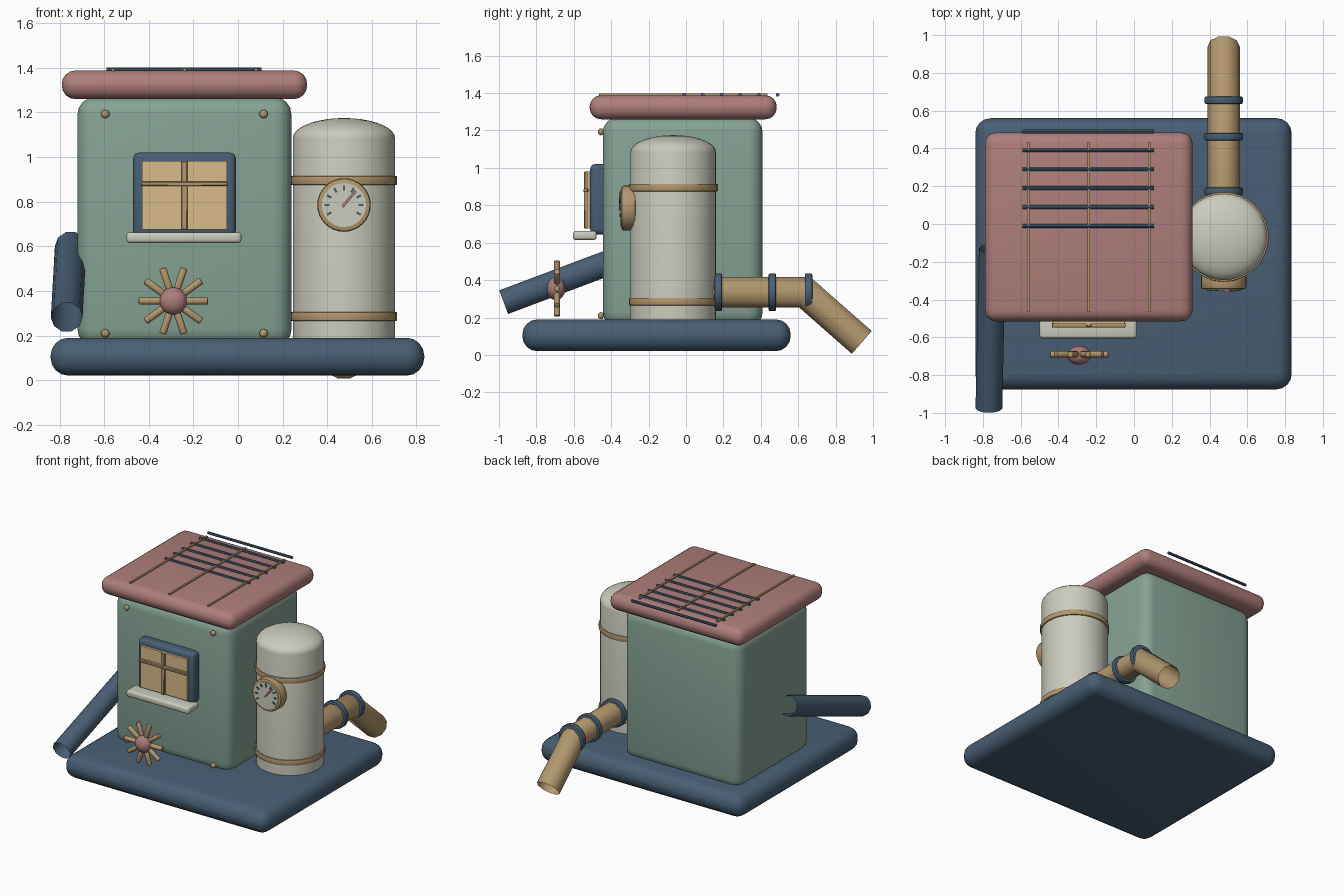
import bpy, bmesh, math
from mathutils import Vector

if "Cube" in bpy.data.objects:
    bpy.data.objects.remove(bpy.data.objects["Cube"])


def material(name, rgb):
    lin = [((c / 255 + 0.055) / 1.055) ** 2.4 for c in rgb]
    m = bpy.data.materials.new(name)
    m.diffuse_color = (*lin, 1)
    m.use_nodes = True
    m.node_tree.nodes["Principled BSDF"].inputs["Base Color"].default_value = m.diffuse_color
    return m


BLUE = material("slate_blue", (72, 95, 116))
GREEN = material("sage_green", (134, 163, 149))
RED = material("dusty_red", (174, 126, 123))
CREAM = material("cream", (203, 204, 189))
BRASS = material("brass", (178, 151, 109))
PANE = material("warm_pane", (216, 188, 138))


def make(name, bm, mat, smooth=True):
    bmesh.ops.recalc_face_normals(bm, faces=bm.faces)
    me = bpy.data.meshes.new(name)
    bm.to_mesh(me)
    bm.free()
    me.materials.append(mat)
    ob = bpy.data.objects.new(name, me)
    bpy.context.collection.objects.link(ob)
    if smooth:
        bpy.context.view_layer.objects.active = ob
        bpy.ops.object.select_all(action='DESELECT')
        ob.select_set(True)
        bpy.ops.object.shade_smooth_by_angle(angle=math.radians(40))
    return ob


def box(name, x, y, z, mat, bevel=0.0, seg=4):
    """Box from (min, max) ranges with rounded edges."""
    bm = bmesh.new()
    bmesh.ops.create_cube(bm, size=1)
    for v in bm.verts:
        for i, (lo, hi) in enumerate((x, y, z)):
            v.co[i] = hi if v.co[i] > 0 else lo
    if bevel:
        bmesh.ops.bevel(bm, geom=bm.edges[:], offset=bevel, segments=seg,
                        profile=0.5, affect='EDGES', clamp_overlap=True)
    return make(name, bm, mat)


def rod(name, a, b, r, mat, sides=24, caps=True, bevel=0.0):
    """Cylinder between two points."""
    a, b = Vector(a), Vector(b)
    bm = bmesh.new()
    bmesh.ops.create_cone(bm, cap_ends=caps, segments=sides, radius1=r,
                          radius2=r, depth=(b - a).length)
    if bevel:
        rims = [e for e in bm.edges if abs(e.verts[0].co.z - e.verts[1].co.z) < 1e-5]
        bmesh.ops.bevel(bm, geom=rims, offset=bevel, segments=2, profile=0.5,
                        affect='EDGES')
    rot = Vector((0, 0, 1)).rotation_difference(b - a).to_matrix()
    for v in bm.verts:
        v.co = rot @ v.co + (a + b) / 2
    return make(name, bm, mat)


def ball(name, loc, radii, mat, u=24, v=12):
    bm = bmesh.new()
    bmesh.ops.create_uvsphere(bm, u_segments=u, v_segments=v, radius=1)
    for p in bm.verts:
        p.co = Vector([p.co[i] * radii[i] + loc[i] for i in range(3)])
    return make(name, bm, mat)


def tube(name, points, r, mat, sides=10):
    """Open pipe swept along points in a plane of constant-ish x, mitred at bends."""
    pts = [Vector(p) for p in points]
    bm = bmesh.new()
    rings = []
    for i, p in enumerate(pts):
        d0 = (p - pts[max(i - 1, 0)]).normalized()
        d1 = (pts[min(i + 1, len(pts) - 1)] - p).normalized()
        t = (d0 + d1).normalized()
        side = Vector((1, 0, 0))
        up = side.cross(t).normalized()
        grow = 1 / max(t.dot(d1 if d1.length else d0), 0.3)
        ring = []
        for k in range(sides):
            a = 2 * math.pi * (k + 0.5) / sides + math.pi / 2
            ring.append(bm.verts.new(p + r * (side * math.cos(a) + up * grow * math.sin(a))))
        rings.append(ring)
    for r0, r1 in zip(rings, rings[1:]):
        for k in range(sides):
            j = (k + 1) % sides
            bm.faces.new((r0[k], r0[j], r1[j], r1[k]))
    return make(name, bm, mat)


# Base slab, house body, roof
box("base_slab", (-0.84, 0.835), (-0.875, 0.56), (0.02, 0.19), BLUE, 0.08)
box("house_body", (-0.72, 0.24), (-0.445, 0.41), (0.15, 1.27), GREEN, 0.08)
box("roof_slab", (-0.79, 0.31), (-0.515, 0.485), (1.26, 1.388), RED, 0.06)

# Roof rack: long rails and cross slats
for x in (-0.56, -0.24, 0.08):
    box("roof_rail", (x - 0.007, x + 0.007), (-0.465, 0.435), (1.38, 1.397), BRASS)
for i in range(6):
    y = -0.01 + 0.1 * i
    rod("roof_slat", (-0.59, y, 1.391), (0.105, y, 1.391), 0.01, BLUE, 8)

# Wall bolts
for x in (-0.595, 0.115):
    for z in (0.21, 1.193):
        ball("wall_bolt", (x, -0.455, z), (0.019, 0.016, 0.019), BRASS, 12, 8)

# Window
box("window_frame", (-0.47, -0.01), (-0.512, -0.42), (0.645, 1.02), BLUE, 0.025, 3)
box("window_pane", (-0.43, -0.05), (-0.53, -0.5), (0.675, 0.982), PANE)
box("window_upright", (-0.254, -0.226), (-0.545, -0.52), (0.675, 0.982), BRASS, 0.004, 1)
box("window_crossbar", (-0.435, -0.045), (-0.549, -0.522), (0.87, 0.89), BRASS, 0.004, 1)
box("window_sill", (-0.5, 0.015), (-0.605, -0.478), (0.615, 0.663), CREAM, 0.015, 3)

# Spoked wheel
wx, wy, wz = -0.29, -0.69, 0.355
for i in range(10):
    a = math.tau * i / 10
    c, s = math.cos(a), math.sin(a)
    rod("wheel_spoke", (wx + 0.03 * c, wy, wz + 0.03 * s),
        (wx + 0.155 * c, wy, wz + 0.155 * s), 0.017, BRASS, 10, bevel=0.006)
ball("wheel_hub", (wx, wy - 0.005, wz), (0.062, 0.05, 0.062), RED)

# Tank with shallow dome, made by spinning a profile
tx, ty, tr = 0.475, -0.068, 0.229
bm = bmesh.new()
profile = [(0, 0.15), (tr, 0.15), (tr, 1.085)]
profile += [(tr * math.cos(math.radians(a)), 1.085 + 0.09 * math.sin(math.radians(a)))
            for a in range(10, 91, 10)]
vs = [bm.verts.new((tx + r, ty, z)) for r, z in profile]
es = [bm.edges.new(p) for p in zip(vs, vs[1:])]
bmesh.ops.spin(bm, geom=vs + es, cent=(tx, ty, 0), axis=(0, 0, 1),
               angle=math.tau, steps=32)
bmesh.ops.remove_doubles(bm, verts=bm.verts[:], dist=1e-4)
make("tank", bm, CREAM)
for z in (0.285, 0.895):
    rod("tank_band", (tx, ty, z - 0.02), (tx, ty, z + 0.02), 0.238, BRASS, 32, bevel=0.005)

# Pressure gauge
gz = 0.785
rod("gauge_rim", (tx, -0.27, gz), (tx, -0.345, gz), 0.12, BRASS, 32, bevel=0.012)
rod("gauge_face", (tx, -0.3, gz), (tx, -0.35, gz), 0.099, CREAM, 32)


def dial_bar(name, angle, r0, r1, half, mat, y0, y1):
    """Thin radial plate on the gauge face."""
    ob = box(name, (r0, r1), (y0, y1), (-half, half), mat)
    for v in ob.data.vertices:
        x, z = v.co.x, v.co.z
        v.co.x = tx + x * math.cos(angle) - z * math.sin(angle)
        v.co.z = gz + x * math.sin(angle) + z * math.cos(angle)


for i in range(9):
    dial_bar("gauge_tick", math.radians(-30 + 30 * i), 0.065, 0.088, 0.005, BLUE,
             -0.356, -0.348)
dial_bar("gauge_needle", math.radians(50), -0.01, 0.082, 0.006, RED, -0.359, -0.35)

# Rear outlet pipe with collars
pz = 0.335
tube("outlet_pipe", [(tx, 0.1, pz), (tx, 0.635, pz), (tx, 0.94, 0.067)], 0.085, BRASS)
for y in (0.172, 0.462, 0.655):
    rod("pipe_collar", (tx, y - 0.02, pz), (tx, y + 0.02, pz), 0.101, BLUE, 24, bevel=0.008)

# Side drain pipe
tube("drain_pipe", [(-0.75, -0.13, 0.6), (-0.768, -0.975, 0.282)], 0.071, BLUE)
